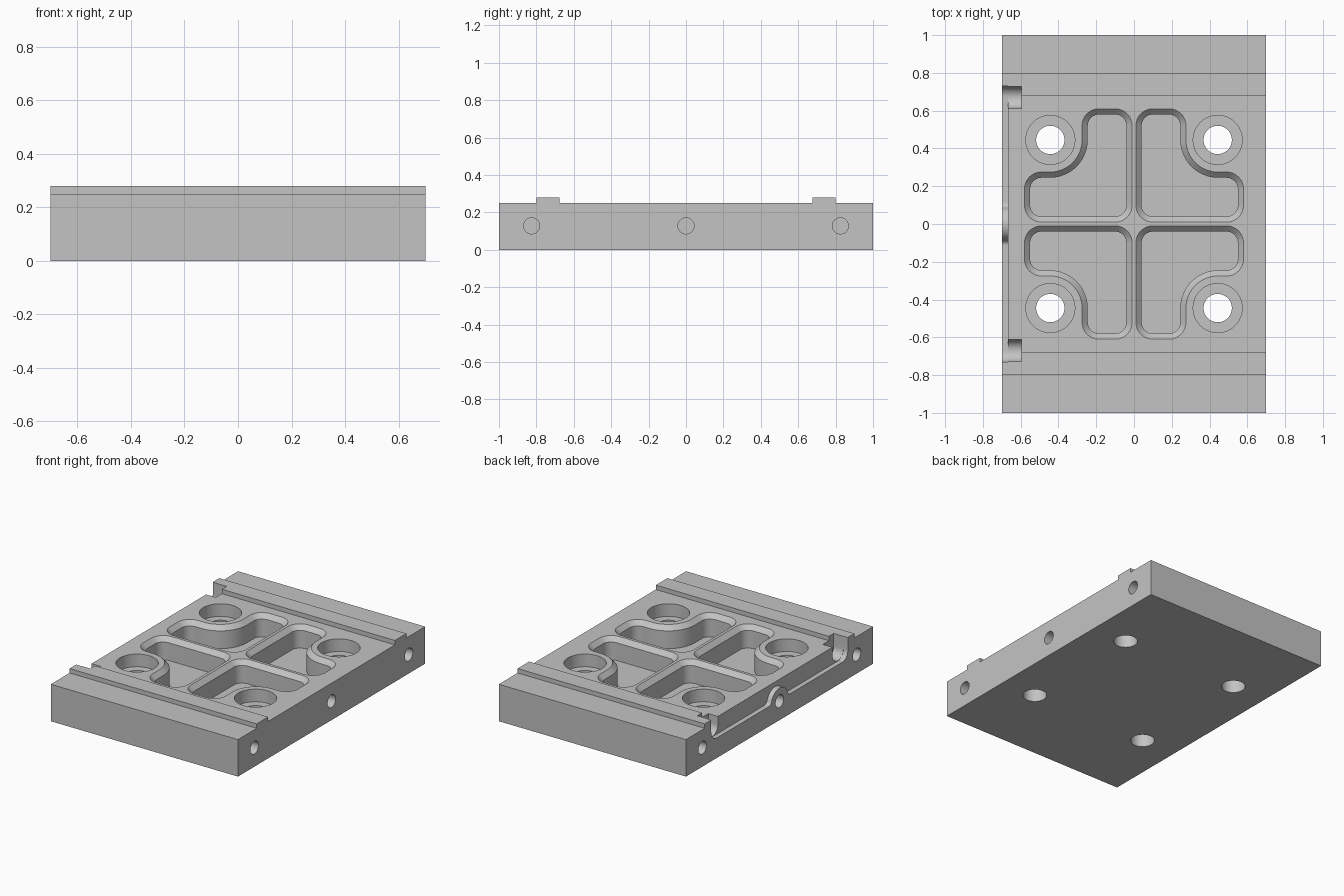
import bpy, bmesh
from math import sin, cos, pi, radians, atan2, degrees

if "Cube" in bpy.data.objects:
    bpy.data.objects.remove(bpy.data.objects["Cube"], do_unlink=True)

HALF_X, HALF_Y, TOP, RIDGE_TOP = 0.70, 1.0, 0.25, 0.28
LEDGE, HOLE_Z = 0.135, 0.128

metal = bpy.data.materials.new("grey metal")
metal.use_nodes = True
grey = (0.55, 0.55, 0.55, 1)
metal.diffuse_color = grey
metal.node_tree.nodes["Principled BSDF"].inputs["Base Color"].default_value = grey


def loft(name, rings):
    """Closed solid through rings that have equal point counts."""
    bm = bmesh.new()
    loops = [[bm.verts.new(p) for p in ring] for ring in rings]
    for a, b in zip(loops, loops[1:]):
        for i in range(len(a)):
            j = (i + 1) % len(a)
            bm.faces.new((a[i], a[j], b[j], b[i]))
    bm.faces.new(loops[0][::-1])
    bm.faces.new(loops[-1])
    bmesh.ops.recalc_face_normals(bm, faces=bm.faces)
    mesh = bpy.data.meshes.new(name)
    bm.to_mesh(mesh)
    bm.free()
    mesh.materials.append(metal)
    obj = bpy.data.objects.new(name, mesh)
    bpy.context.collection.objects.link(obj)
    return obj


def along_x(name, profile, x0, x1):
    return loft(name, [[(x, y, z) for y, z in profile] for x in (x0, x1)])


def arc(cx, cy, r, start, end, steps=12):
    return [(cx + r * cos(radians(start + (end - start) * i / steps)),
             cy + r * sin(radians(start + (end - start) * i / steps)))
            for i in range(steps + 1)]


def circle(cx, cy, r):
    return arc(cx, cy, r, 0, 360, 48)[:-1]


def cut(target, cutter):
    cutter.hide_render = True
    mod = target.modifiers.new("cut", 'BOOLEAN')
    mod.operation, mod.solver, mod.object = 'DIFFERENCE', 'EXACT', cutter
    bpy.context.view_layer.objects.active = target
    bpy.ops.object.modifier_apply(modifier=mod.name)
    bpy.data.objects.remove(cutter, do_unlink=True)


# Plate with two raised rails across the top
rail_in, rail_out = 0.677, 0.80
half = [(HALF_Y, 0), (HALF_Y, TOP), (rail_out, TOP), (rail_out, RIDGE_TOP),
        (rail_in, RIDGE_TOP), (rail_in, TOP)]
profile = half + [(-y, z) for y, z in reversed(half)]
plate = along_x("mounting_plate", profile, -HALF_X, HALF_X)


# L-shaped pocket outline, shrunk evenly by d
def pocket_outline(d):
    r, near, far_x, far_y, arm, boss = 0.09, 0.01, 0.58, 0.61, 0.275, 0.17
    q, n = r - d, near + r
    return (arc(n, n, q, 180, 270)
            + arc(far_x - r, n, q, 270, 360)
            + arc(far_x - r, arm - r, q, 0, 90)
            + arc(arm + boss, arm + boss, boss + d, 270, 180)
            + arc(arm - r, far_y - r, q, 0, 90)
            + arc(n, far_y - r, q, 90, 180))


pocket_levels = [(0, 0.35), (0, TOP), (0.03, 0.22), (0.03, 0.10)]
bore_levels = [(0.13, 0.35), (0.13, 0.165), (0.075, 0.165), (0.075, -0.1)]

for sx in (-1, 1):
    for sy in (-1, 1):
        # Chamfered pocket
        cut(plate, loft("pocket_cutter", [
            [(sx * x, sy * y, z) for x, y in pocket_outline(d)]
            for d, z in pocket_levels]))
        # Counterbored through hole
        cut(plate, loft("bolt_hole_cutter", [
            [(x, y, z) for x, y in circle(sx * 0.443, sy * 0.445, r)]
            for r, z in bore_levels]))

# Shallow side recess that arches over the middle hole
r, end, hump, flare = 0.06, 0.73, 0.09, 0.03
rise = LEDGE + flare - HOLE_Z
span = ((hump + flare) ** 2 - rise ** 2) ** 0.5
tilt = degrees(atan2(rise, span))
right_half = (arc(0, HOLE_Z, hump, 90, tilt)
              + arc(span, LEDGE + flare, flare, 180 + tilt, 270)
              + arc(end - r, LEDGE + r, r, 270, 360)
              + [(end, 0.4)])
recess = [(-y, z) for y, z in reversed(right_half)] + right_half[1:]
cut(plate, along_x("recess_cutter", recess, -0.8, -0.667))

# Round-bottomed slots at both ends of the recess
for sy in (-1, 1):
    w = r - 0.002
    slot = arc(sy * (end - r), LEDGE + r, w, 180, 360, 24)
    slot += [(sy * (end - r) + w, 0.4), (sy * (end - r) - w, 0.4)]
    cut(plate, along_x("slot_cutter", slot, -0.68, -0.595))

# Blind holes in both sides
for sx in (-1, 1):
    for y in (-0.825, 0, 0.825):
        cut(plate, along_x("side_hole_cutter", circle(y, HOLE_Z, 0.043),
                           sx * 0.8, sx * 0.6))

bpy.ops.object.select_all(action='DESELECT')
plate.select_set(True)
bpy.context.view_layer.objects.active = plate
bpy.ops.object.shade_smooth_by_angle(angle=radians(30))
